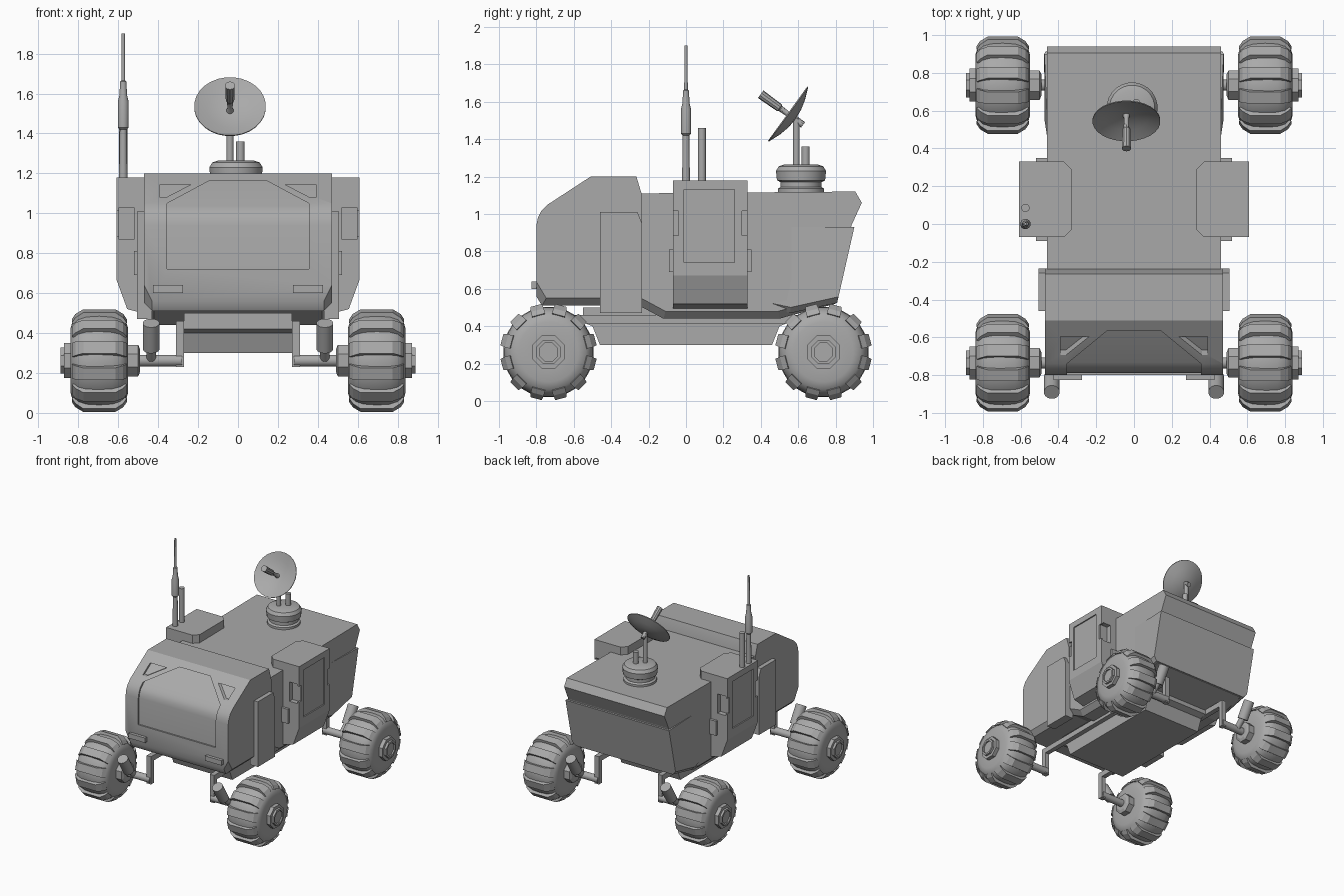
import bpy, bmesh, math
from mathutils import Vector

if "Cube" in bpy.data.objects:
    bpy.data.objects.remove(bpy.data.objects["Cube"])

grey = bpy.data.materials.new("hull_grey")
grey.diffuse_color = (0.40, 0.40, 0.40, 1)
grey.use_nodes = True
grey.node_tree.nodes["Principled BSDF"].inputs["Base Color"].default_value = grey.diffuse_color


def finish(name, bm, smooth=30):
    bmesh.ops.recalc_face_normals(bm, faces=bm.faces)
    me = bpy.data.meshes.new(name)
    bm.to_mesh(me)
    bm.free()
    ob = bpy.data.objects.new(name, me)
    bpy.context.collection.objects.link(ob)
    me.materials.append(grey)
    if smooth:
        bpy.ops.object.select_all(action='DESELECT')
        ob.select_set(True)
        bpy.context.view_layer.objects.active = ob
        bpy.ops.object.shade_smooth_by_angle(angle=math.radians(smooth))
    return ob


def prism(name, pts, a, b, axis, bevel=None, width=0.03, smooth=0):
    """Extrude a 2D outline from a to b along axis; bevel(edge) picks edges to chamfer."""
    bm = bmesh.new()
    place = {'x': lambda p, t: (t, p[0], p[1]), 'y': lambda p, t: (p[0], t, p[1]),
             'z': lambda p, t: (p[0], p[1], t)}[axis]
    lo = [bm.verts.new(place(p, a)) for p in pts]
    hi = [bm.verts.new(place(p, b)) for p in pts]
    bm.faces.new(lo)
    bm.faces.new(hi)
    n = len(pts)
    for i in range(n):
        bm.faces.new((lo[i], lo[(i + 1) % n], hi[(i + 1) % n], hi[i]))
    if bevel:
        bmesh.ops.recalc_face_normals(bm, faces=bm.faces)
        bmesh.ops.bevel(bm, geom=[e for e in bm.edges if bevel(e)], offset=width,
                        segments=1, affect='EDGES')
    return finish(name, bm, smooth)


def box(name, x0, x1, y0, y1, z0, z1):
    return prism(name, [(x0, y0), (x1, y0), (x1, y1), (x0, y1)], z0, z1, 'z')


def lathe(name, base, direction, rings, sides=20, smooth=35):
    """Revolve (distance, radius) rings about an axis starting at base."""
    d = Vector(direction).normalized()
    q = d.to_track_quat('Z', 'Y')
    bm = bmesh.new()
    loops = []
    for t, r in rings:
        loops.append([bm.verts.new(Vector(base) + q @ Vector((
            r * math.cos(math.tau * (i + .5) / sides), r * math.sin(math.tau * (i + .5) / sides), t)))
            for i in range(sides)])
    for l, m in zip(loops, loops[1:]):
        for i in range(sides):
            bm.faces.new((l[i], l[(i + 1) % sides], m[(i + 1) % sides], m[i]))
    bm.faces.new(loops[0])
    bm.faces.new(loops[-1])
    return finish(name, bm, smooth)


def rod(name, a, b, r, sides=12):
    v = Vector(b) - Vector(a)
    return lathe(name, a, v, [(0, r), (v.length, r)], sides)


def cut(target, cutter):
    m = target.modifiers.new("cut", 'BOOLEAN')
    m.operation, m.object, m.solver = 'DIFFERENCE', cutter, 'EXACT'
    cutter.hide_render = True
    cutter.hide_viewport = True


def low_side(e):
    a, b = (v.co for v in e.verts)
    return abs(a.x - b.x) < .01 and max(a.z, b.z) < .57


# Cabin with recessed windscreen and corner windows
nose = [(-.8, .56), (-.8, .94), (-.792, .98), (-.775, 1.015), (-.74, 1.05), (-.51, 1.2),
        (-.265, 1.2), (-.235, 1.1), (-.235, .51), (-.77, .51)]
cabin = prism("cabin", nose, -.47, .47, 'x', low_side, .04, 32)
core = [(-.788, .56), (-.788, .938), (-.78, .975), (-.765, 1.006), (-.732, 1.037), (-.507, 1.185),
        (-.3, 1.185), (-.3, .53), (-.76, .53)]
prism("cabin_core", core, -.44, .44, 'x', smooth=32)
cut(cabin, prism("windscreen_cutter", [(-.355, .72), (.355, .72), (.355, 1.05), (.14, 1.165),
                                      (-.14, 1.165), (-.355, 1.05)], -1, -.45, 'y'))
for s in (-1, 1):
    cut(cabin, prism("corner_window_cutter", [(s * .39, 1.145), (s * .235, 1.145), (s * .36, 1.08),
                                             (s * .39, 1.08)], -1, -.45, 'y'))

# Rear hull and its flared lower section
hull = [(-.25, 1.11), (.905, 1.12), (.94, 1.06), (.885, .94), (.8, .52), (.55, .455),
        (.5, .44), (-.12, .44), (-.25, .51)]
prism("hull", hull, -.46, .46, 'x', low_side, .04)
tail = prism("tail_section", [(.42, .93), (.9, .93), (.808, .525), (.56, .47), (.42, .5)],
             -.475, .475, 'x', low_side, .03)
for v in tail.data.vertices:
    if v.co.y < .45:
        v.co.x *= .955

# Chassis tray under the hull
prism("chassis", [(-.55, .5), (-.55, .42), (-.5, .40), (-.46, .3), (.46, .3), (.5, .4),
                  (.55, .42), (.55, .5)], -.27, .27, 'x')

for s in (-1, 1):
    # Side pods with recessed door and corner notches
    pod = prism("side_pod", [(s * x, z) for x, z in [
        (.33, 1.0), (.33, 1.18), (.61, 1.18), (.61, .67), (.555, .52), (.40, .48)]],
        -.07, .33, 'y', lambda e: all(abs(abs(v.co.x) - .33) < .001 for v in e.verts)
        and abs(e.verts[0].co.y - e.verts[1].co.y) < .01, .04)
    cut(pod, box("door_cutter", s * .6, s * .7, -.01, .26, .74, 1.13))
    for y0, y1 in ((-.1, -.03), (.29, .36)):
        cut(pod, box("notch_cutter", s * .52, s * .597, y0, y1, .87, 1.03))
        cut(pod, box("slot_cutter", s * .597, s * .7, y0 + .01, y1 - .01, .885, 1.015))
    box("pod_bracket", s * .44, s * .52, -.09, .35, .69, .81)
    # Cabin side panel
    prism("cabin_side_panel", [(-.46, .47), (-.46, 1.01), (-.26, 1.01), (-.235, .95), (-.235, .47)],
          s * .43, s * .505, 'x')
    # Nose lamps
    box("nose_lamp", s * .275, s * .425, -.825, -.78, .6, .64)
    # Long suspension beam
    box("suspension_beam", s * .27, s * .31, -.755, .755, .415, .46)

    for e in (-1, 1):
        yc, zc = e * .735, .262
        # Suspension leg, axle, damper
        box("suspension_leg", s * .27, s * .31, yc - .02, yc + .02, .23, .46)
        rod("axle", (s * .28, yc, zc), (s * .56, yc, zc), .03)
        rod("damper", (s * .435, e * .89, .45), (s * .435, e * .81, .32), .042, 16)
        rod("damper_link", (s * .435, e * .82, .34), (s * .435, yc, .262), .025)
        # Tyre with hub
        lathe("tyre", (s * .55, yc, zc), (s, 0, 0), [
            (0, .09), (0, .16), (.012, .2), (.04, .225), (.08, .238), (.145, .242), (.21, .238),
            (.25, .225), (.278, .2), (.29, .16), (.29, .09)], 36)
        lathe("hub", (s * .49, yc, zc), (s, 0, 0), [
            (0, .06), (0.01, .085), (.07, .085), (.36, .095), (.382, .095), (.382, .07), (.4, .07),
            (.4, .053), (.388, .053)], 8, 0)
        # Tread lugs wrapped over the tyre shoulders
        bm = bmesh.new()
        sec = [(.557, .205), (.575, .232), (.615, .258), (.775, .258), (.815, .232), (.833, .205),
               (.80, .19), (.59, .19)]
        for k in range(12):
            a = math.tau * (k + .5) / 12
            c, n = Vector((0, math.cos(a), math.sin(a))), Vector((0, -math.sin(a), math.cos(a)))
            sides = [[bm.verts.new(Vector((s * x, yc, zc)) + c * r + n * w * (.031 if r > .25 else .036))
                      for x, r in sec] for w in (-1, 1)]
            bm.faces.new(sides[0])
            bm.faces.new(sides[1])
            for i in range(len(sec)):
                j = (i + 1) % len(sec)
                bm.faces.new((sides[0][i], sides[0][j], sides[1][j], sides[1][i]))
        finish("tread_lugs", bm, 0)

# Dish turret, posts, dish and feed horn
lathe("dish_turret", (-.01, .615, 1.1), (0, 0, 1), [
    (0, .125), (.035, .125), (.045, .11), (.07, .11), (.08, .13), (.13, .135), (.155, .12), (.165, .09)], 24)
rod("dish_post", (-.04, .59, 1.2), (-.04, .59, 1.51), .018)
rod("turret_stub", (.012, .64, 1.2), (.012, .64, 1.36), .022)
aim = Vector((0, -.81, .586))
rim = Vector((-.04, .545, 1.535))
lathe("dish", rim - aim * .04, aim, [
    (-.008, .02), (-.004, .06), (.01, .115), (.036, .18), (.042, .18), (.018, .115), (.006, .06), (.002, .02)], 28)
lathe("feed_horn", rim - aim * .1, aim, [
    (0, .018), (.07, .018), (.08, .013), (.15, .016), (.155, .022), (.28, .025)], 10)

# Whip antenna and short mast on the left pod
lathe("whip_antenna", (-.575, 0, 1.17), (0, 0, 1), [
    (0, .022), (.25, .018), (.26, .028), (.39, .028), (.42, .02), (.49, .016), (.495, .01), (.73, .008)], 12)
rod("short_mast", (-.575, .085, 1.17), (-.575, .085, 1.46), .022)
